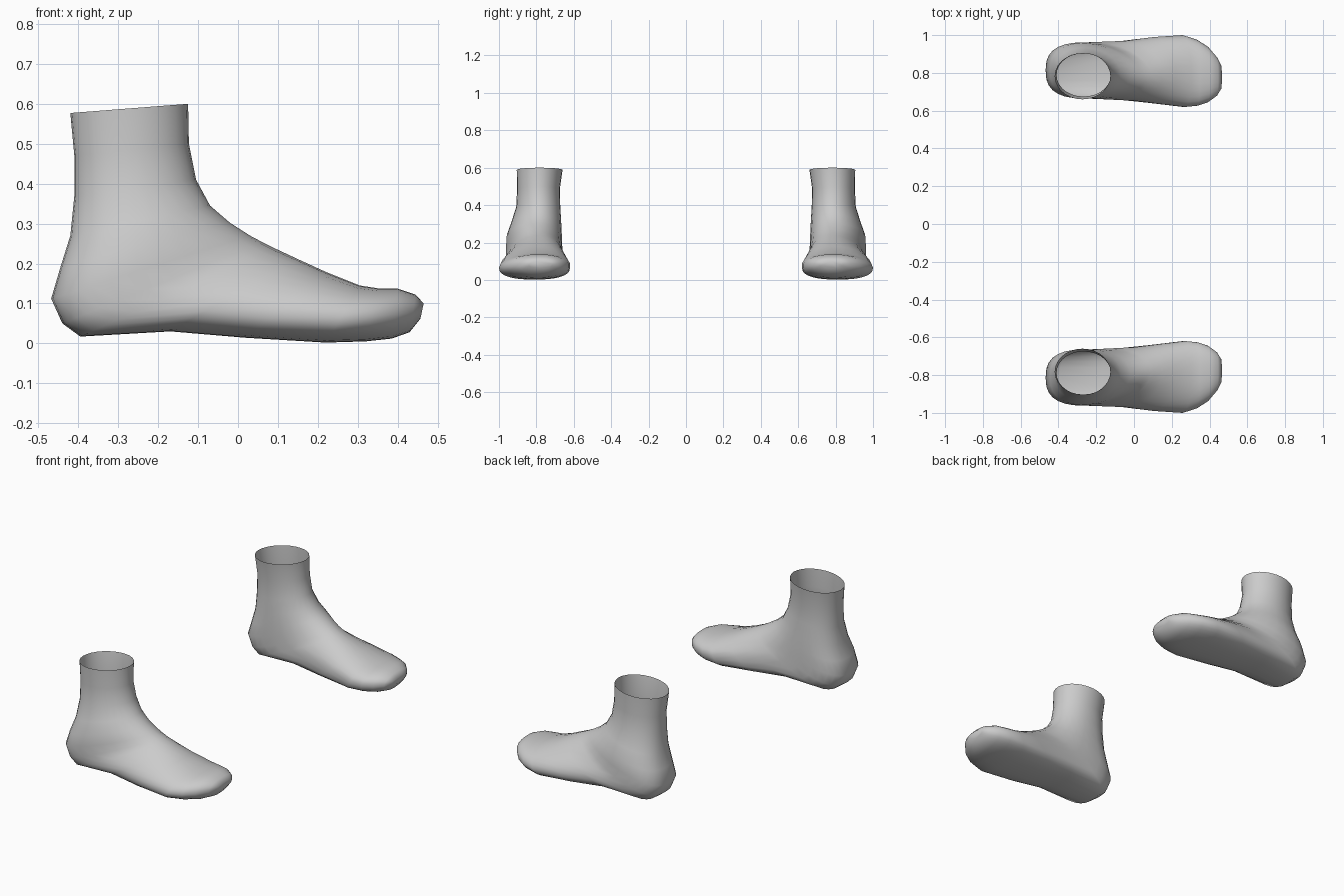
import bpy, bmesh, math

if "Cube" in bpy.data.objects:
    bpy.data.objects.remove(bpy.data.objects["Cube"])

SEG = 28

# Rings swept from ankle opening, around the heel, to the toes:
# front/top x,z | back/sole x,z | inner y, outer y
RINGS = [
    (-.125, .60, -.42, .577, .66, .905),
    (-.123, .50, -.41, .47, .675, .903),
    (-.105, .41, -.41, .37, .672, .908),
    (-.07, .345, -.42, .27, .667, .935),
    (-.02, .302, -.445, .19, .665, .958),
    (.03, .27, -.468, .112, .664, .962),
    (.06, .254, -.44, .05, .664, .962),
    (.09, .239, -.395, .017, .662, .964),
    (.15, .211, -.17, .03, .655, .97),
    (.22, .179, .02, .014, .638, .99),
    (.305, .145, .22, .002, .62, 1),
    (.35, .138, .32, .005, .626, .975),
    (.40, .137, .385, .012, .645, .938),
    (.445, .122, .43, .028, .678, .885),
    (.465, .10, .457, .062, .715, .84),
]


def power(v, n):
    return math.copysign(abs(v) ** (2 / n), v)


def ring_points(k, xt, zt, xb, zb, y0, y1):
    # Mid-foot rings have a flatter sole, a lower bulge and a ridge leaning inward
    bump = math.sin(math.pi * k)
    sole = 2 + 0.8 * bump ** 2
    top = 2 + 0.5 * k ** 3
    wide = 0.5 - 0.08 * bump ** 2
    lean = -0.03 * bump ** 2
    pts = []
    for i in range(SEG):
        a = 2 * math.pi * i / SEG
        n = top if math.sin(a) >= 0 else sole
        s, c = power(math.sin(a), n), power(math.cos(a), n)
        v = wide + s * ((1 - wide) if s > 0 else wide)
        y = (y0 + y1) / 2 + c * (y1 - y0) / 2 + lean * max(s, 0)
        pts.append((xb + (xt - xb) * v, y, zb + (zt - zb) * v))
    return pts


def make_foot(name, side):
    bm = bmesh.new()
    loops = []
    for n, ring in enumerate(RINGS):
        pts = ring_points(n / (len(RINGS) - 1), *ring)
        loops.append([bm.verts.new((x, y * side, z)) for x, y, z in pts])
    for a, b in zip(loops, loops[1:]):
        for i in range(SEG):
            j = (i + 1) % SEG
            bm.faces.new((a[i], a[j], b[j], b[i]))
    # Close the toe tip; the ankle stays open
    bm.faces.new(loops[-1])
    bmesh.ops.recalc_face_normals(bm, faces=bm.faces[:])
    mesh = bpy.data.meshes.new(name)
    bm.to_mesh(mesh)
    bm.free()
    for p in mesh.polygons:
        p.use_smooth = True
    bpy.context.collection.objects.link(bpy.data.objects.new(name, mesh))


# Mirrored pair of feet
make_foot("left_foot", 1)
make_foot("right_foot", -1)
